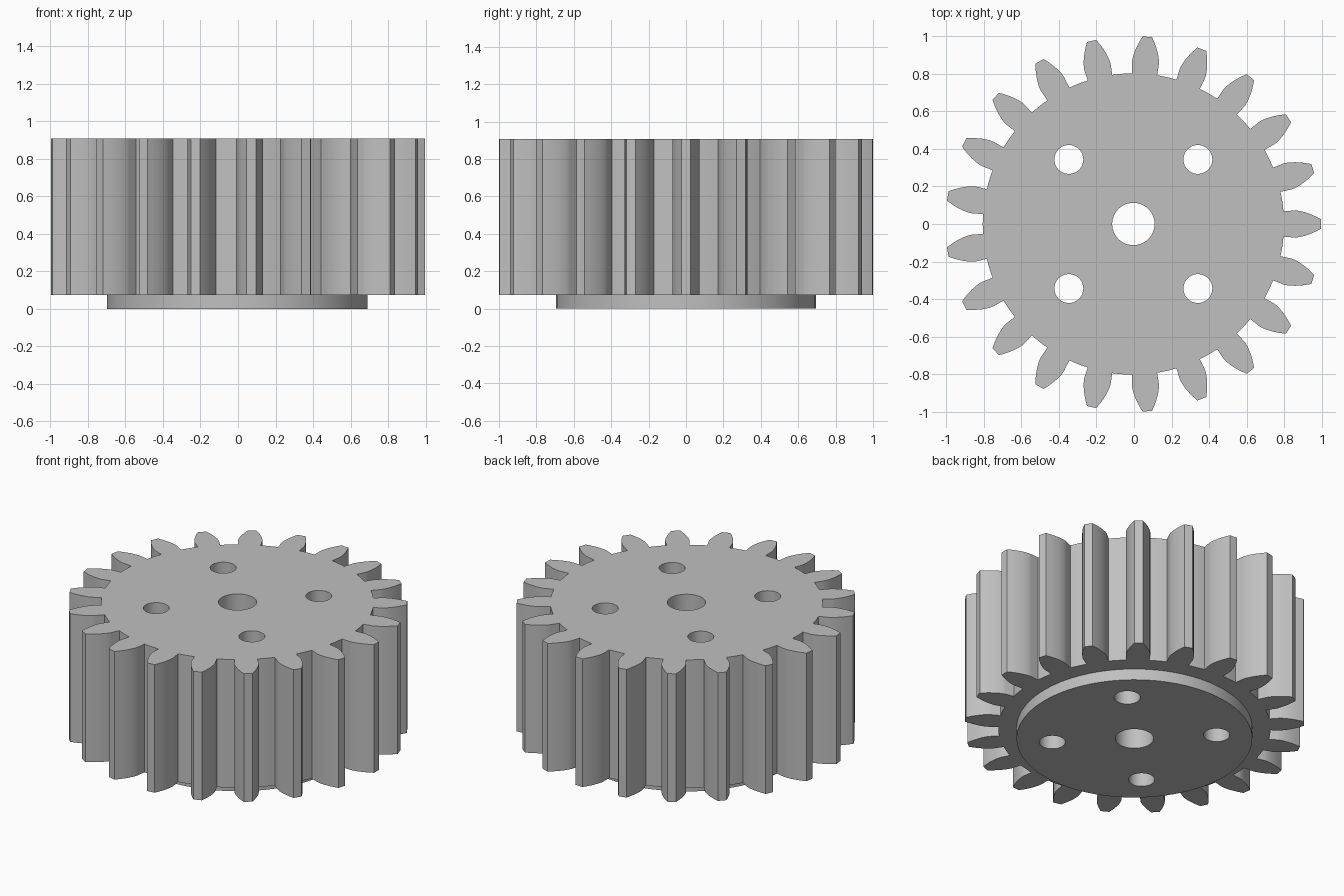
import bpy
import bmesh
from math import acos, cos, pi, radians, sin, sqrt, tan

if "Cube" in bpy.data.objects:
    bpy.data.objects.remove(bpy.data.objects["Cube"], do_unlink=True)

CENTRE_X = -0.0034
TEETH = 21
TIP_R, ROOT_R, BASE_R = 1.001, 0.803, 0.86
HALF_TOOTH = radians(4.8)
HUB_R = 0.695
STEP_Z, TOP_Z = 0.073, 0.907

grey = bpy.data.materials.new("plain_grey")
grey.use_nodes = True
colour = (0.527, 0.527, 0.527, 1)
grey.diffuse_color = colour
grey.node_tree.nodes["Principled BSDF"].inputs["Base Color"].default_value = colour


def circle(radius, count, x=0, y=0):
    return [(x + radius * cos(2 * pi * i / count), y + radius * sin(2 * pi * i / count))
            for i in range(count)]


def gear_outline():
    """Radial lower flanks, involute upper flanks, flat tips and curved roots."""
    pitch = 2 * pi / TEETH
    flank = [(ROOT_R, HALF_TOOTH)]
    steps = 9
    for i in range(steps + 1):
        # equal steps of roll angle along the involute
        roll = sqrt((TIP_R / BASE_R) ** 2 - 1) * i / steps
        r = BASE_R * sqrt(1 + roll * roll)
        phi = acos(BASE_R / r)
        flank.append((r, HALF_TOOTH - (tan(phi) - phi)))
    gap = pitch - 2 * HALF_TOOTH
    root = [(ROOT_R, HALF_TOOTH + gap * k / 4) for k in (1, 2, 3)]
    tooth = [(r, -a) for r, a in flank] + flank[::-1] + root
    return [(r * cos(a + t * pitch), r * sin(a + t * pitch))
            for t in range(TEETH) for r, a in tooth]


def plate(name, outline, holes, z0, z1):
    """Extrude an outline pierced by holes between two heights."""
    bm = bmesh.new()
    for loop in [outline] + holes:
        verts = [bm.verts.new((x + CENTRE_X, y, z0)) for x, y in loop]
        for a, b in zip(verts, verts[1:] + verts[:1]):
            bm.edges.new((a, b))
    bmesh.ops.triangle_fill(bm, edges=bm.edges[:], use_beauty=True, normal=(0, 0, 1))
    result = bmesh.ops.extrude_face_region(bm, geom=bm.faces[:], use_keep_orig=True)
    top = [g for g in result["geom"] if isinstance(g, bmesh.types.BMVert)]
    bmesh.ops.translate(bm, verts=top, vec=(0, 0, z1 - z0))
    bmesh.ops.recalc_face_normals(bm, faces=bm.faces[:])
    mesh = bpy.data.meshes.new(name)
    bm.to_mesh(mesh)
    bm.free()
    mesh.materials.append(grey)
    obj = bpy.data.objects.new(name, mesh)
    bpy.context.collection.objects.link(obj)
    bpy.ops.object.select_all(action="DESELECT")
    obj.select_set(True)
    bpy.context.view_layer.objects.active = obj
    bpy.ops.object.shade_smooth_by_angle(angle=radians(25))
    return obj


# Central bore and four bolt holes
holes = [circle(0.113, 48)]
holes += [circle(0.077, 40, sx * 0.344, sy * 0.344) for sx in (-1, 1) for sy in (-1, 1)]

# Toothed wheel and the round shoulder beneath it
plate("toothed_wheel", gear_outline(), holes, STEP_Z, TOP_Z)
plate("lower_shoulder", circle(HUB_R, 96), holes, 0, STEP_Z)
